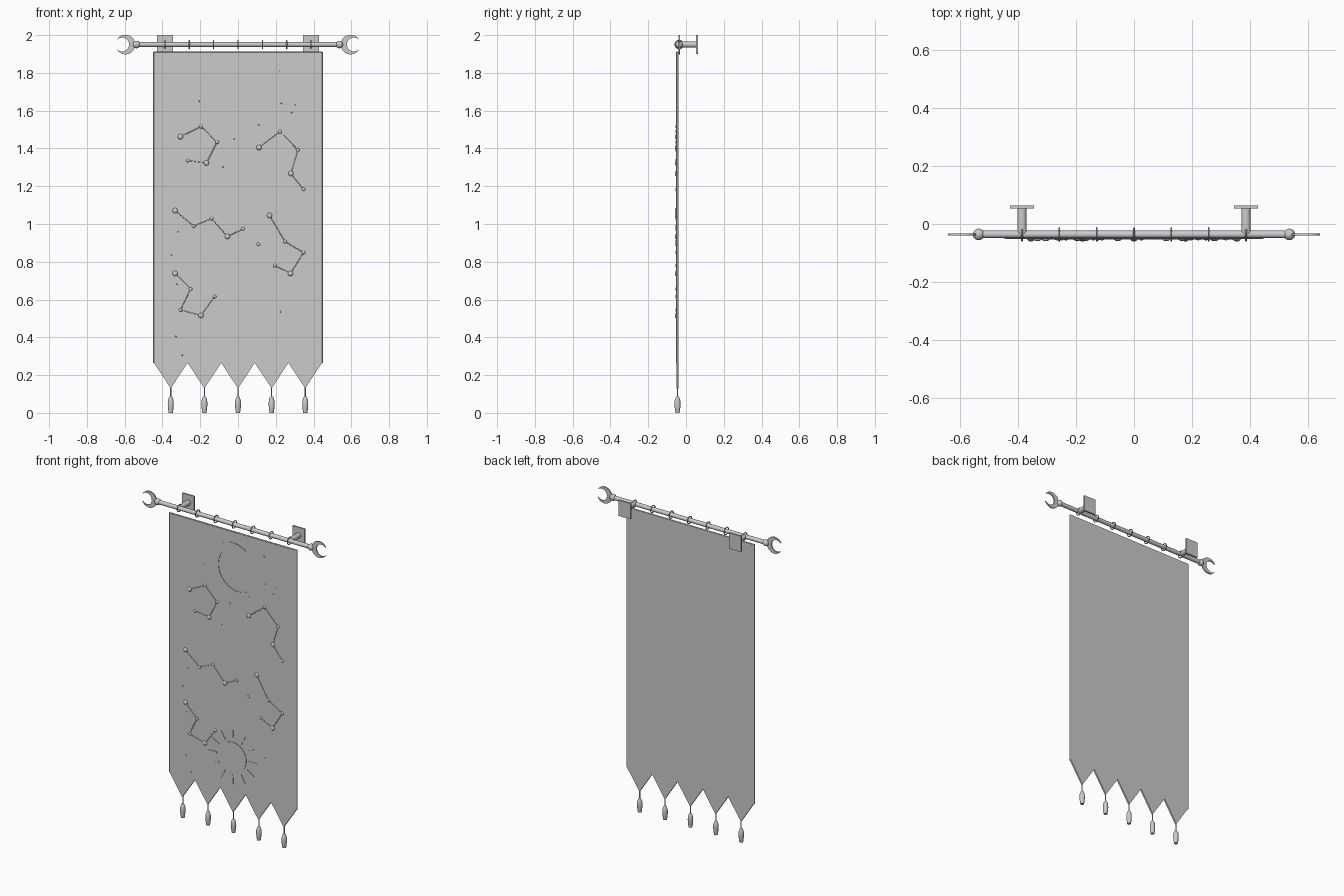
import bpy, bmesh, math
from mathutils import Vector

if "Cube" in bpy.data.objects:
    bpy.data.objects.remove(bpy.data.objects["Cube"])

grey = bpy.data.materials.new("plain_grey")
grey.diffuse_color = (0.6, 0.6, 0.6, 1)
grey.use_nodes = True
grey.node_tree.nodes["Principled BSDF"].inputs["Base Color"].default_value = grey.diffuse_color
ROD_Y, ROD_Z = -0.036, 1.95
HALF_W, FRONT = 0.445, -0.051


def finish(bm, name, smooth=True):
    bmesh.ops.recalc_face_normals(bm, faces=bm.faces)
    me = bpy.data.meshes.new(name)
    bm.to_mesh(me)
    bm.free()
    me.materials.append(grey)
    ob = bpy.data.objects.new(name, me)
    bpy.context.collection.objects.link(ob)
    if smooth:
        bpy.ops.object.select_all(action='DESELECT')
        ob.select_set(True)
        bpy.context.view_layer.objects.active = ob
        bpy.ops.object.shade_smooth_by_angle(angle=math.radians(40))
    return ob


def tube(bm, a, b, r, sides=12):
    a, b = Vector(a), Vector(b)
    d = b - a
    m = d.to_track_quat('Z', 'Y').to_matrix().to_4x4()
    m.translation = (a + b) / 2
    bmesh.ops.create_cone(bm, cap_ends=True, segments=sides, radius1=r, radius2=r,
                          depth=d.length, matrix=m)


def ball(bm, c, r, flat=1.0, u=16, v=10):
    vs = bmesh.ops.create_uvsphere(bm, u_segments=u, v_segments=v, radius=r)['verts']
    for w in vs:
        w.co = Vector((w.co.x, w.co.y * flat, w.co.z)) + Vector(c)


def plate(bm, outline, y0, y1):
    """Extrude an (x, z) outline between two depths."""
    f = bm.faces.new([bm.verts.new((x, y0, z)) for x, z in outline])
    ext = bmesh.ops.extrude_face_region(bm, geom=[f])['geom']
    for v in ext:
        if isinstance(v, bmesh.types.BMVert):
            v.co.y = y1


def crescent(cx, cz, R, r, off, n=32):
    """Outline of a moon open towards +x (off > 0) or -x (off < 0)."""
    d = abs(off)
    s = 1 if off > 0 else -1
    tx = (R * R - r * r + d * d) / (2 * d)
    tz = math.sqrt(R * R - tx * tx)
    a, b = math.atan2(tz, tx), math.atan2(tz, tx - d)
    outer = [a + (2 * math.pi - 2 * a) * i / n for i in range(n + 1)]
    inner = [2 * math.pi - b - (2 * math.pi - 2 * b) * i / n for i in range(1, n)]
    return ([(cx + s * R * math.cos(t), cz + R * math.sin(t)) for t in outer] +
            [(cx + s * (d + r * math.cos(t)), cz + r * math.sin(t)) for t in inner])


# Rod with ball ends
bm = bmesh.new()
tube(bm, (-0.535, ROD_Y, ROD_Z), (0.535, ROD_Y, ROD_Z), 0.013, 20)
finish(bm, "rod")
for s, side in ((-1, "left"), (1, "right")):
    bm = bmesh.new()
    ball(bm, (s * 0.537, ROD_Y, ROD_Z), 0.02)
    finish(bm, side + "_rod_ball")
    # Crescent finial
    bm = bmesh.new()
    plate(bm, crescent(s * 0.596, ROD_Z, 0.052, 0.037, s * 0.018), ROD_Y - 0.004, ROD_Y + 0.004)
    finish(bm, side + "_crescent_finial")
    # Wall bracket
    bm = bmesh.new()
    x = s * 0.387
    tube(bm, (x, ROD_Y, ROD_Z), (x, 0.056, ROD_Z), 0.016, 16)
    plate(bm, [(x - .042, 1.9), (x + .042, 1.9), (x + .042, 2), (x - .042, 2)], 0.054, 0.064)
    finish(bm, side + "_wall_bracket")

# Hanging rings
bm = bmesh.new()
N, M = 24, 8
for k in range(-3, 4):
    grid = []
    for i in range(N):
        a = 2 * math.pi * i / N
        grid.append([])
        for j in range(M):
            b = 2 * math.pi * j / M
            q = 0.022 + 0.003 * math.cos(b)
            grid[i].append(bm.verts.new((k * 0.129 + 0.003 * math.sin(b),
                                         ROD_Y + q * math.cos(a), ROD_Z + q * math.sin(a))))
    for i in range(N):
        for j in range(M):
            bm.faces.new((grid[i][j], grid[(i + 1) % N][j],
                          grid[(i + 1) % N][(j + 1) % M], grid[i][(j + 1) % M]))
finish(bm, "hanging_rings")

# Cloth with pointed lower edge
zigzag = [(-HALF_W + HALF_W * 0.2 * i, 0.13 if i % 2 else 0.265) for i in range(11)]
bm = bmesh.new()
plate(bm, [(-HALF_W, 1.91)] + zigzag + [(HALF_W, 1.91)], FRONT, -0.041)
finish(bm, "cloth", False)

# Narrow hem on the straight edges
bm = bmesh.new()
for a, b in (((-HALF_W, 0.265), (-HALF_W, 1.91)), ((HALF_W, 0.265), (HALF_W, 1.91)),
             ((-HALF_W, 1.908), (HALF_W, 1.908))):
    tube(bm, (a[0], -0.047, a[1]), (b[0], -0.047, b[1]), 0.005, 8)
finish(bm, "hem")

# Tassels on each point
for k in range(-2, 3):
    bm = bmesh.new()
    x = k * HALF_W * 0.4
    tube(bm, (x, -0.045, 0.08), (x, -0.045, 0.135), 0.003, 8)
    prof = [(0.011, 0), (0.014, 0.02), (0.016, 0.045), (0.015, 0.065), (0.009, 0.083), (0.005, 0.088)]
    rings = [[bm.verts.new((x + r * math.cos(t * math.pi / 6), -0.045 + r * math.sin(t * math.pi / 6), z))
              for t in range(12)] for r, z in prof]
    for lo, hi in zip(rings, rings[1:]):
        for t in range(12):
            bm.faces.new((lo[t], lo[(t + 1) % 12], hi[(t + 1) % 12], hi[t]))
    bm.faces.new(rings[0])
    bm.faces.new(rings[-1])
    finish(bm, "tassel_%d" % (k + 3))

# Constellations: stars joined by threads
paths = [
    [(-.305, 1.462), (-.196, 1.516), (-.111, 1.434), (-.167, 1.323), (-.265, 1.336)],
    [(.111, 1.405), (.222, 1.489), (.317, 1.392), (.280, 1.267), (.347, 1.183)],
    [(-.333, 1.071), (-.235, .989), (-.14, 1.029), (-.056, .934), (.026, .974)],
    [(.167, 1.045), (.249, .907), (.347, .849), (.278, .738), (.196, .78)],
    [(-.333, .738), (-.251, .656), (-.304, .545), (-.196, .516), (-.124, .616)],
]
big = {(0, 0), (0, 3), (1, 0), (1, 3), (2, 0), (2, 3), (3, 0), (3, 3), (4, 0), (4, 3)}
stars, threads = bmesh.new(), bmesh.new()
for p, path in enumerate(paths):
    for i, (x, z) in enumerate(path):
        ball(stars, (x, FRONT, z), 0.014 if (p, i) in big else 0.0095, 0.6, 12, 8)
    for a, b in zip(path, path[1:]):
        tube(threads, (a[0], FRONT - .001, a[1]), (b[0], FRONT - .001, b[1]), 0.002, 6)
ball(stars, (.108, FRONT, .892), 0.0095, 0.6, 12, 8)
finish(stars, "constellation_stars")
finish(threads, "constellation_threads")

# Scattered tiny stars
bm = bmesh.new()
for x, z in [(.23, 1.64), (.3, 1.63), (.285, 1.59), (-.205, 1.65), (-.13, 1.69), (-.08, 1.3),
             (-.02, 1.45), (-.32, .96), (-.352, .838), (-.33, .405), (-.295, .305),
             (.225, .535), (-.325, .68), (.22, 1.81), (.11, 1.525)]:
    ball(bm, (x, FRONT, z), 0.004, 0.8, 8, 6)
finish(bm, "tiny_stars")

# Moon and sun appliques
bm = bmesh.new()
plate(bm, crescent(0, 1.68, 0.16, 0.14, 0.04), FRONT + .001, FRONT - .003)
finish(bm, "moon_applique", False)
bm = bmesh.new()
plate(bm, [(.095 * math.cos(t * math.pi / 16), .48 + .095 * math.sin(t * math.pi / 16))
           for t in range(32)], FRONT + .001, FRONT - .003)
for k in range(12):
    a = k * math.pi / 6
    c, s = math.cos(a), math.sin(a)
    plate(bm, [(r * c - w * s, .48 + r * s + w * c)
               for r, w in ((.112, -.005), (.17, -.003), (.17, .003), (.112, .005))],
          FRONT + .001, FRONT - .003)
finish(bm, "sun_applique", False)
